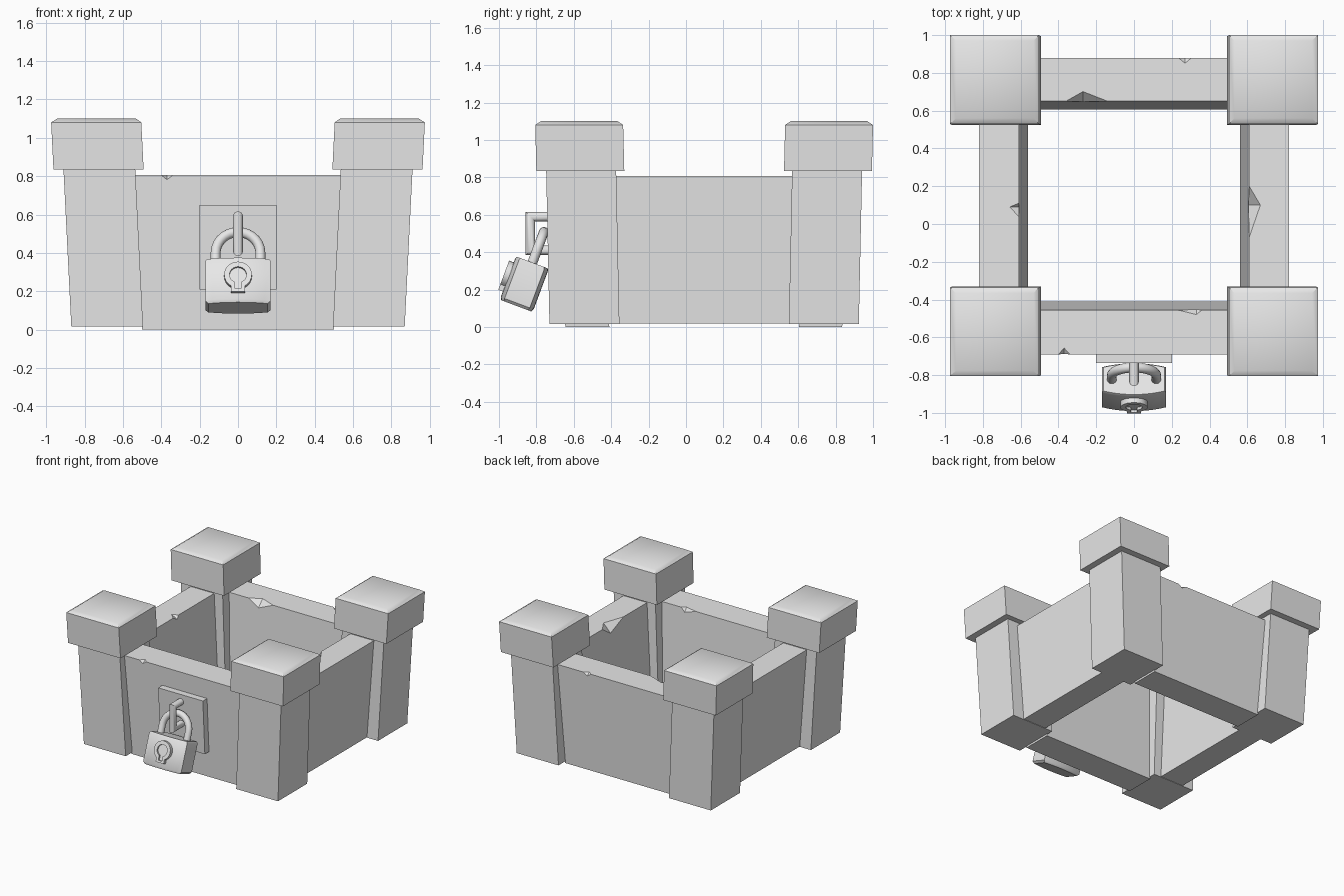
import bpy, bmesh, math
from mathutils import Vector, Matrix

cube = bpy.data.objects.get("Cube")
if cube:
    bpy.data.objects.remove(cube, do_unlink=True)

STONE = (0.8, 0.8, 0.8, 1)
mat = bpy.data.materials.new("light_grey")
mat.use_nodes = True
mat.diffuse_color = STONE
mat.node_tree.nodes["Principled BSDF"].inputs["Base Color"].default_value = STONE


def finish(name, bm, smooth=None):
    bmesh.ops.recalc_face_normals(bm, faces=bm.faces)
    mesh = bpy.data.meshes.new(name)
    bm.to_mesh(mesh)
    bm.free()
    mesh.materials.append(mat)
    ob = bpy.data.objects.new(name, mesh)
    bpy.context.collection.objects.link(ob)
    if smooth:
        bpy.ops.object.select_all(action="DESELECT")
        ob.select_set(True)
        bpy.context.view_layer.objects.active = ob
        bpy.ops.object.shade_smooth_by_angle(angle=math.radians(smooth))
    return ob


def loft(rings, closed=False):
    """Skin a list of point rings, capping the ends unless it is closed."""
    bm = bmesh.new()
    vs = [[bm.verts.new(p) for p in r] for r in rings]
    n = len(rings[0])
    for a, b in zip(vs, vs[1:]):
        for i in range(n):
            j = (i + 1) % n
            bm.faces.new((a[i], a[j], b[j], b[i]))
    bm.faces.new(vs[0])
    bm.faces.new(vs[-1])
    return bm


def rect(x0, x1, y0, y1, z):
    return [(x0, y0, z), (x1, y0, z), (x1, y1, z), (x0, y1, z)]


def square(cx, cy, half, z):
    return rect(cx - half, cx + half, cy - half, cy + half, z)


def tube(path, radius, normal, sides=14):
    """Mitred round tube along a planar path."""
    path = [Vector(p) for p in path]
    rings = []
    for i, p in enumerate(path):
        d1 = (p - path[max(i - 1, 0)]).normalized()
        d2 = (path[min(i + 1, len(path) - 1)] - p).normalized()
        t = (d1 + d2).normalized()
        side = normal.cross(t)
        stretch = radius / max(t.dot(d2 if d2.length else d1), 0.5)
        rings.append([p + normal * radius * math.cos(a) + side * stretch * math.sin(a)
                      for a in (2 * math.pi * k / sides for k in range(sides))])
    return loft(rings)


def chip(wall, p, inward, left, right, depth, drop):
    """Knock a small faceted notch out of a wall's top edge."""
    p, inward, up = Vector(p), Vector(inward), Vector((0, 0, 1))
    along = Vector((abs(inward.y), abs(inward.x), 0))
    bm = bmesh.new()
    for q in (p - along * left, p + along * right, p + inward * depth + up * 0.001,
              p - up * drop - inward * 0.008, p + up * 0.05 - inward * 0.05):
        bm.verts.new(q)
    bmesh.ops.convex_hull(bm, input=bm.verts)
    cutter = finish("chip_cutter", bm)
    cutter.hide_render = True
    mod = wall.modifiers.new("chip", "BOOLEAN")
    mod.object, mod.operation, mod.solver = cutter, "DIFFERENCE", "EXACT"
    bpy.context.view_layer.update()
    result = bpy.data.meshes.new_from_object(
        wall.evaluated_get(bpy.context.evaluated_depsgraph_get()))
    wall.modifiers.clear()
    wall.data = result
    bpy.data.objects.remove(cutter, do_unlink=True)


# Corner towers: leaning pillars with heavy caps
MID = 0.097
for sx, xn in ((-1, "right"), (1, "left")):
    for sy, yn in ((-1, "front"), (1, "back")):
        def ring(off_x, off_y, half, z):
            return square(sx * off_x, MID + sy * off_y, half, z)
        finish(f"{yn}_{xn}_pillar", loft([
            ring(0.682, 0.64, 0.187, 0.015), ring(0.724, 0.658, 0.187, 0.86)]))
        finish(f"{yn}_{xn}_cap", loft([
            ring(0.727, 0.662, 0.235, 0.835), ring(0.739, 0.668, 0.235, 1.08),
            ring(0.737, 0.668, 0.205, 1.1)]), smooth=40)

# Leaning walls
front = finish("front_wall", loft([rect(-0.5, 0.5, -0.645, -0.41, 0),
                                   rect(-0.56, 0.56, -0.69, -0.455, 0.805)]))
back = finish("back_wall", loft([rect(-0.5, 0.5, 0.605, 0.835, 0),
                                 rect(-0.56, 0.56, 0.65, 0.88, 0.805)]))
sides = {}
for s, label in ((-1, "right"), (1, "left")):
    sides[s] = finish(label + "_wall", loft([
        rect(s * 0.56, s * 0.77, -0.38, 0.57, 0.018),
        rect(s * 0.61, s * 0.82, -0.42, 0.61, 0.807)]))

# Broken edges
chip(front, (-0.37, -0.69, 0.805), (0, 1, 0), 0.03, 0.03, 0.035, 0.03)
chip(front, (0.33, -0.455, 0.805), (0, -1, 0), 0.1, 0.03, 0.025, 0.04)
chip(back, (0.27, 0.88, 0.805), (0, -1, 0), 0.035, 0.035, 0.03, 0.03)
chip(back, (-0.27, 0.65, 0.805), (0, 1, 0), 0.09, 0.13, 0.052, 0.06)
chip(sides[1], (0.61, 0.1, 0.807), (1, 0, 0), 0.17, 0.1, 0.06, 0.07)
chip(sides[-1], (-0.61, 0.09, 0.807), (-1, 0, 0), 0.05, 0.02, 0.05, 0.03)

# Lock plate and staple
finish("lock_plate", loft([rect(-0.2, 0.2, -0.71, -0.64, 0.21),
                           rect(-0.2, 0.2, -0.735, -0.665, 0.65)]))
finish("staple", tube([(0, -0.69, 0.59), (0, -0.832, 0.59), (0, -0.832, 0.41),
                       (0, -0.69, 0.41)], 0.026, Vector((1, 0, 0))), smooth=40)

# Padlock, built upright and then tilted against the wall
TILT = Matrix.Translation((0, -0.864, 0.23)) @ Matrix.Rotation(math.radians(-20.5), 4, "X")


def bulged(half_x, edge, bulge, z, steps=10):
    xs = [-1 + 2 * i / steps for i in range(steps + 1)]
    face = [(half_x * t, -edge - bulge * (1 - t * t), z) for t in xs]
    return face + [(x, -y, z) for x, y, z in reversed(face)]


body = finish("padlock_body", loft([
    bulged(0.155, 0.065, 0.02, -0.125), bulged(0.17, 0.072, 0.022, -0.11),
    bulged(0.17, 0.072, 0.022, 0.11), bulged(0.162, 0.067, 0.02, 0.122)]), smooth=40)

R = 0.117
arch = [(R * math.cos(a), 0, 0.18 + R * math.sin(a))
        for a in (math.pi * i / 14 for i in range(15))]
shackle = finish("padlock_shackle", tube(
    [(R, 0, 0.08)] + arch + [(-R, 0, 0.08)], 0.026, Vector((0, 1, 0))), smooth=40)


# Keyhole cover with a recessed centre
def keyhole(y, r, half_stem, foot):
    a0 = math.asin(half_stem / r)
    pts = [(r * math.sin(a), y, 0.016 - r * math.cos(a))
           for a in (a0 + (2 * math.pi - 2 * a0) * i / 20 for i in range(21))]
    return pts + [(-half_stem, y, foot), (half_stem, y, foot)]


cover = finish("keyhole_cover", loft([
    keyhole(-0.07, 0.072, 0.036, -0.078), keyhole(-0.12, 0.072, 0.036, -0.078),
    keyhole(-0.12, 0.044, 0.016, -0.062), keyhole(-0.105, 0.044, 0.016, -0.062)]), smooth=40)

for ob in (body, shackle, cover):
    ob.matrix_world = TILT
